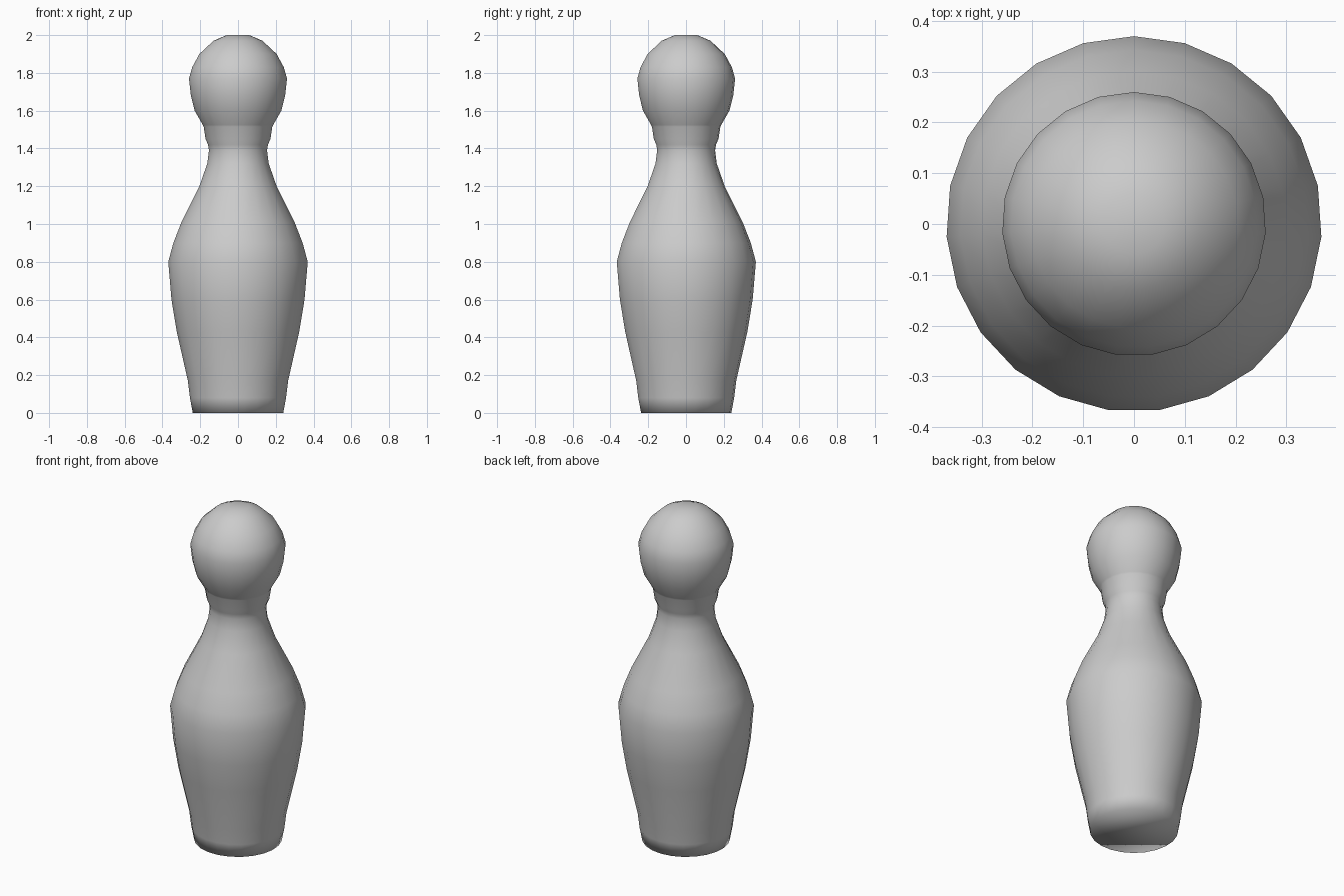
import bpy, bmesh, math

if "Cube" in bpy.data.objects:
    bpy.data.objects.remove(bpy.data.objects["Cube"])

SIDES = 23

# Pin profile as (radius, height), base to crown
profile = [
    (0.24, 0.0), (0.255, 0.08), (0.266, 0.17), (0.325, 0.43), (0.353, 0.60),
    (0.37, 0.80), (0.343, 0.90), (0.30, 1.01), (0.205, 1.20), (0.163, 1.32),
    (0.154, 1.39), (0.159, 1.42), (0.172, 1.45), (0.182, 1.515),
    (0.187, 1.525), (0.23, 1.60), (0.25, 1.68), (0.26, 1.77),
    (0.243, 1.83), (0.205, 1.90), (0.13, 1.97), (0.06, 2.0),
]

# Lathe the profile with one corner pointing to +y
bm = bmesh.new()
rings = []
for r, z in profile:
    angles = [math.pi / 2 + 2 * math.pi * i / SIDES for i in range(SIDES)]
    rings.append([bm.verts.new((r * math.cos(a), r * math.sin(a), z)) for a in angles])
for low, high in zip(rings, rings[1:]):
    for i in range(SIDES):
        j = (i + 1) % SIDES
        bm.faces.new((low[i], low[j], high[j], high[i]))

# Flat base and crown caps
bm.faces.new(rings[0][::-1])
bm.faces.new(rings[-1])
for f in bm.faces:
    f.smooth = True

mesh = bpy.data.meshes.new("bowling_pin")
bm.to_mesh(mesh)
bm.free()
bpy.context.collection.objects.link(bpy.data.objects.new("bowling_pin", mesh))
